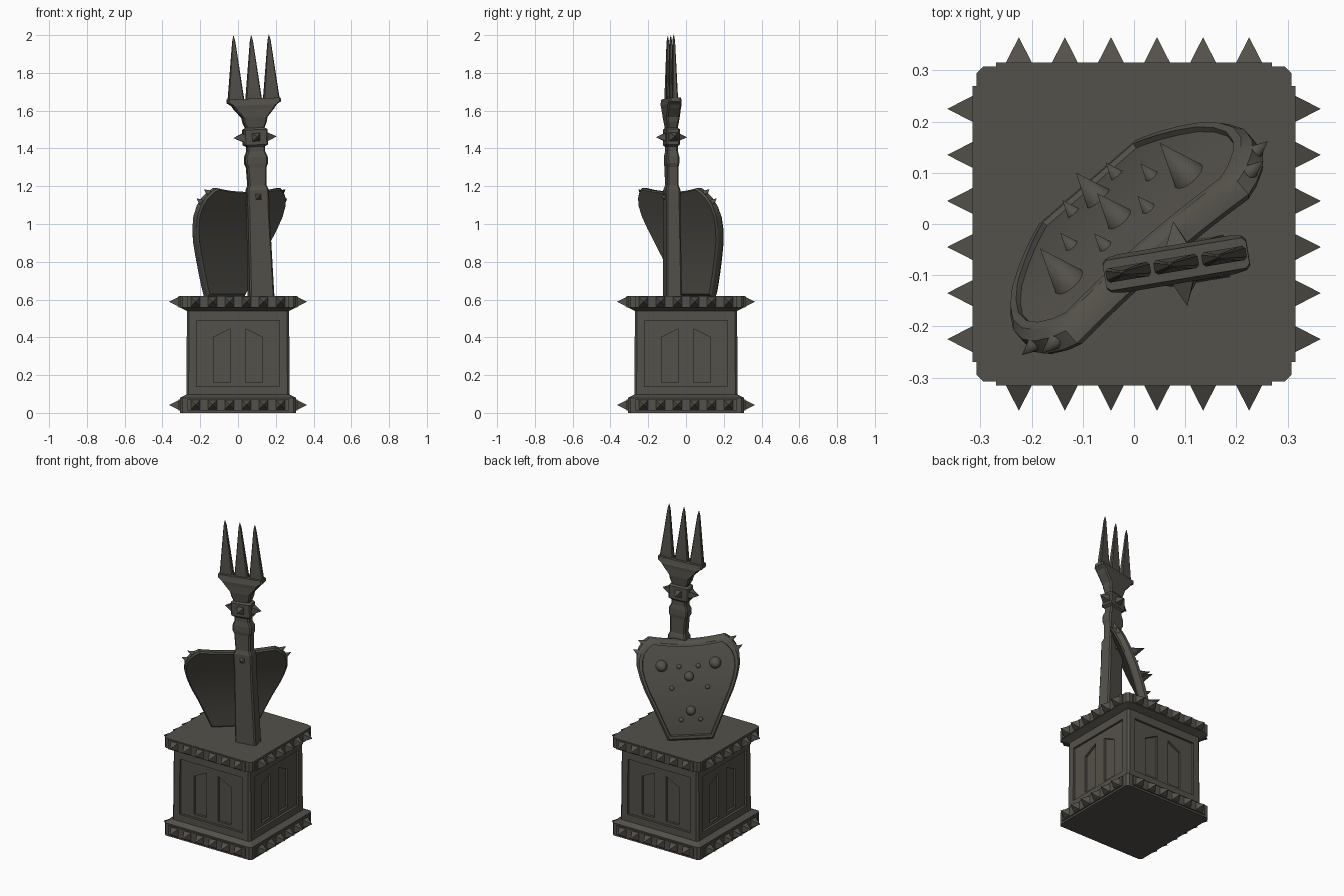
import bpy, bmesh, math
from mathutils import Vector, Matrix

if "Cube" in bpy.data.objects:
    bpy.data.objects.remove(bpy.data.objects["Cube"])

stone = bpy.data.materials.new("dark warm grey")
stone.diffuse_color = (0.088, 0.082, 0.068, 1)
stone.use_nodes = True
stone.node_tree.nodes["Principled BSDF"].inputs["Base Color"].default_value = stone.diffuse_color


def finish(name, bm, smooth=None, matrix=None):
    if matrix:
        bm.transform(matrix)
    bmesh.ops.recalc_face_normals(bm, faces=bm.faces)
    me = bpy.data.meshes.new(name)
    bm.to_mesh(me)
    bm.free()
    me.materials.append(stone)
    ob = bpy.data.objects.new(name, me)
    bpy.context.collection.objects.link(ob)
    if smooth:
        bpy.ops.object.select_all(action='DESELECT')
        ob.select_set(True)
        bpy.context.view_layer.objects.active = ob
        bpy.ops.object.shade_smooth_by_angle(angle=math.radians(smooth))
    return ob


def bridge(bm, a, b):
    for i in range(len(a)):
        j = (i + 1) % len(a)
        bm.faces.new((a[i], a[j], b[j], b[i]))


def loft(bm, rings, c, cx=0.0):
    """Stack chamfered rectangles given as (z, half width, half depth)."""
    prev = None
    for z, w, d in rings:
        k = min(c, w * 0.4, d * 0.4)
        pts = [(w, d - k), (w - k, d), (k - w, d), (-w, d - k),
               (-w, k - d), (k - w, -d), (w - k, -d), (w, k - d)]
        ring = [bm.verts.new((x + cx, y, z)) for x, y in pts]
        if prev:
            bridge(bm, prev, ring)
        else:
            bm.faces.new(ring[::-1])
        prev = ring
    bm.faces.new(prev)


def spike(bm, base, direction, r, h, sides=4):
    """Pyramid or cone standing on base; four-sided ones sit square."""
    d = Vector(direction).normalized()
    m = (Matrix.Translation(Vector(base) + d * h / 2)
         @ d.to_track_quat('Z', 'Y').to_matrix().to_4x4())
    if sides == 4:
        m = m @ Matrix.Rotation(math.pi / 4, 4, 'Z')
        r *= math.sqrt(2)
    bmesh.ops.create_cone(bm, cap_ends=True, segments=sides, radius1=r,
                          radius2=0, depth=h, matrix=m)


def prism(bm, outline, y0, y1, m):
    a = [bm.verts.new(m @ Vector((x, y0, z))) for x, z in outline]
    b = [bm.verts.new(m @ Vector((x, y1, z))) for x, z in outline]
    bm.faces.new(a)
    bm.faces.new(b[::-1])
    bridge(bm, a, b)


turns = [Matrix.Rotation(i * math.pi / 2, 4, 'Z') for i in range(4)]

# Pedestal body with framed, recessed panels on all four sides
bm = bmesh.new()
loft(bm, [(0.05, 0.274, 0.274), (0.58, 0.27, 0.27)], 0.012)
body = finish("pedestal_body", bm)
frame = [(-0.22, 0.14), (0.22, 0.14), (0.22, 0.49), (-0.22, 0.49)]
arch = [(0.04, 0.16), (0.13, 0.16), (0.13, 0.40), (0.04, 0.445)]
cut_a, cut_b = bmesh.new(), bmesh.new()
for m in turns:
    prism(cut_a, frame, -0.30, -0.258, m)
    for s in (-1, 1):
        prism(cut_b, [(x * s, z) for x, z in arch], -0.31, -0.244, m)
cutters = [finish("frame_cutter", cut_a), finish("arch_cutter", cut_b)]
for c in cutters:
    c.hide_render = True
    mod = body.modifiers.new("recess", 'BOOLEAN')
    mod.operation = 'DIFFERENCE'
    mod.solver = 'EXACT'
    mod.object = c
dg = bpy.context.evaluated_depsgraph_get()
body.data = bpy.data.meshes.new_from_object(body.evaluated_get(dg))
body.modifiers.clear()
for c in cutters:
    bpy.data.objects.remove(c)

# Base and top slabs with bands and pyramid studs
slabs = {"base_slab": ([(0, .308, .308), (.08, .308, .308), (.098, .272, .272)], .042),
         "top_slab": ([(.54, .272, .272), (.558, .308, .308), (.62, .308, .308)], .588)}
for name, (rings, zc) in slabs.items():
    bm = bmesh.new()
    loft(bm, rings, 0.014)
    for m in turns:
        prism(bm, [(-.27, zc - .03), (.27, zc - .03), (.27, zc + .03), (-.27, zc + .03)],
              -.316, -.30, m)
        for i in range(6):
            spike(bm, m @ Vector((-0.225 + i * 0.09, -0.314, zc)),
                  m @ Vector((0, -1, 0)), 0.026, 0.051)
    finish(name, bm)

# Trident, leaning slightly to the left
lean = (Matrix.Translation((0.122, -0.072, 0.62)) @ Matrix.Rotation(math.radians(9.5), 4, 'Z')
        @ Matrix.Rotation(math.radians(-2.2), 4, 'Y') @ Matrix.Translation((0, 0, -0.62)))
bm = bmesh.new()
loft(bm, [(.61, .066, .042), (1.08, .057, .038), (1.11, .059, .038), (1.18, .058, .038),
          (1.205, .048, .030), (1.30, .052, .030), (1.32, .060, .033), (1.355, .060, .033),
          (1.385, .048, .028), (1.41, .048, .028), (1.42, .064, .036), (1.50, .064, .036),
          (1.51, .050, .028), (1.54, .062, .032), (1.565, .066, .036), (1.61, .105, .036),
          (1.63, .118, .038), (1.645, .142, .034), (1.665, .142, .030)], 0.008)
finish("trident_shaft", bm, matrix=lean)

bm = bmesh.new()
for i in (-1, 0, 1):
    loft(bm, [(1.66, .044, .014), (1.69, .040, .014), (1.97, .008, .006),
              (2.0, .001, .001)], 0.008, i * 0.095)
finish("trident_prongs", bm, matrix=lean)

bm = bmesh.new()
for s in (-1, 1):
    spike(bm, (s * .062, 0, 1.46), (s, 0, 0), .024, .055)
    spike(bm, (0, s * .034, 1.46), (0, s, 0), .022, .05)
    spike(bm, (0, s * .036, 1.145), (0, s, 0), .016, .022)
finish("trident_studs", bm, matrix=lean)

# Shield frame of reference: across, outward, and a leaning bowed height
ang = math.radians(41)
U = Vector((math.cos(ang), math.sin(ang), 0))
N = Vector((-math.sin(ang), math.cos(ang), 0))
UP = Vector((0, 0, 1))
FACE = (N * 0.955 + UP * 0.3).normalized()
profile = [(0, .13), (.06, .146), (.2, .18), (.35, .217), (.5, .257), (.63, .284),
           (.74, .299), (.84, .297), (.91, .281), (.97, .25), (1.0, .222)]


def half_width(f):
    for (a, wa), (b, wb) in zip(profile, profile[1:]):
        if f <= b:
            return wa + (wb - wa) * (f - a) / (b - a)
    return profile[-1][1]


def on_shield(q, f, out, k=1.0):
    """q from -1 to 1 across, f from 0 to 1 up; k shrinks about the middle."""
    s = q * half_width(f) * k
    f2 = 0.52 + (f - 0.035 * (1 - q * q) * f ** 4 - 0.52) * k
    depth = 0.12 - 0.18 * f2 + 0.03 * math.sin(math.pi * f2) + out
    return U * (s - 0.015) + N * depth + UP * (0.62 + 0.57 * f2)


# Shield slab: back sheet, bevelled raised rim, sunken front sheet
bm = bmesh.new()
cols, rows = 8, len(profile) - 1
edge = ([(0, j) for j in range(cols)] + [(i, cols) for i in range(rows)]
        + [(rows, j) for j in range(cols, 0, -1)] + [(i, 0) for i in range(rows, 0, -1)])


def sheet(out, k):
    g = [[bm.verts.new(on_shield(2 * j / cols - 1, f, out, k)) for j in range(cols + 1)]
         for f, w in profile]
    for i in range(rows):
        for j in range(cols):
            bm.faces.new((g[i][j], g[i][j + 1], g[i + 1][j + 1], g[i + 1][j]))
    return [g[i][j] for i, j in edge]


loops = [sheet(-0.054, 0.97)]
for out, k in [(-.043, 1), (-.010, 1), (.004, .955), (.004, .90)]:
    loops.append([bm.verts.new(on_shield(2 * j / cols - 1, profile[i][0], out, k))
                  for i, j in edge])
loops.append(sheet(-0.006, 0.89))
for a, b in zip(loops, loops[1:]):
    bridge(bm, a, b)
finish("shield", bm, 30)

# Shield face spikes: across, height fraction, radius, length
bm = bmesh.new()
for s, f, r, h in [(.157, .75, .036, .095), (-.155, .76, .036, .095), (0, .64, .03, .075),
                   (-.005, .30, .03, .075), (.056, .74, .016, .04), (-.056, .74, .016, .04),
                   (.102, .53, .016, .04), (-.105, .53, .016, .04), (.052, .21, .016, .04),
                   (-.06, .21, .016, .04)]:
    spike(bm, on_shield(s / half_width(f), f, -0.012), FACE, r, h, 16)
# Small spikes on the shield's upper corners
for side in (-1, 1):
    for f in (.87, .955):
        spike(bm, on_shield(side * .98, f, -0.025), U * side + UP * 0.6, .016, .04, 12)
finish("shield_spikes", bm, 50)
